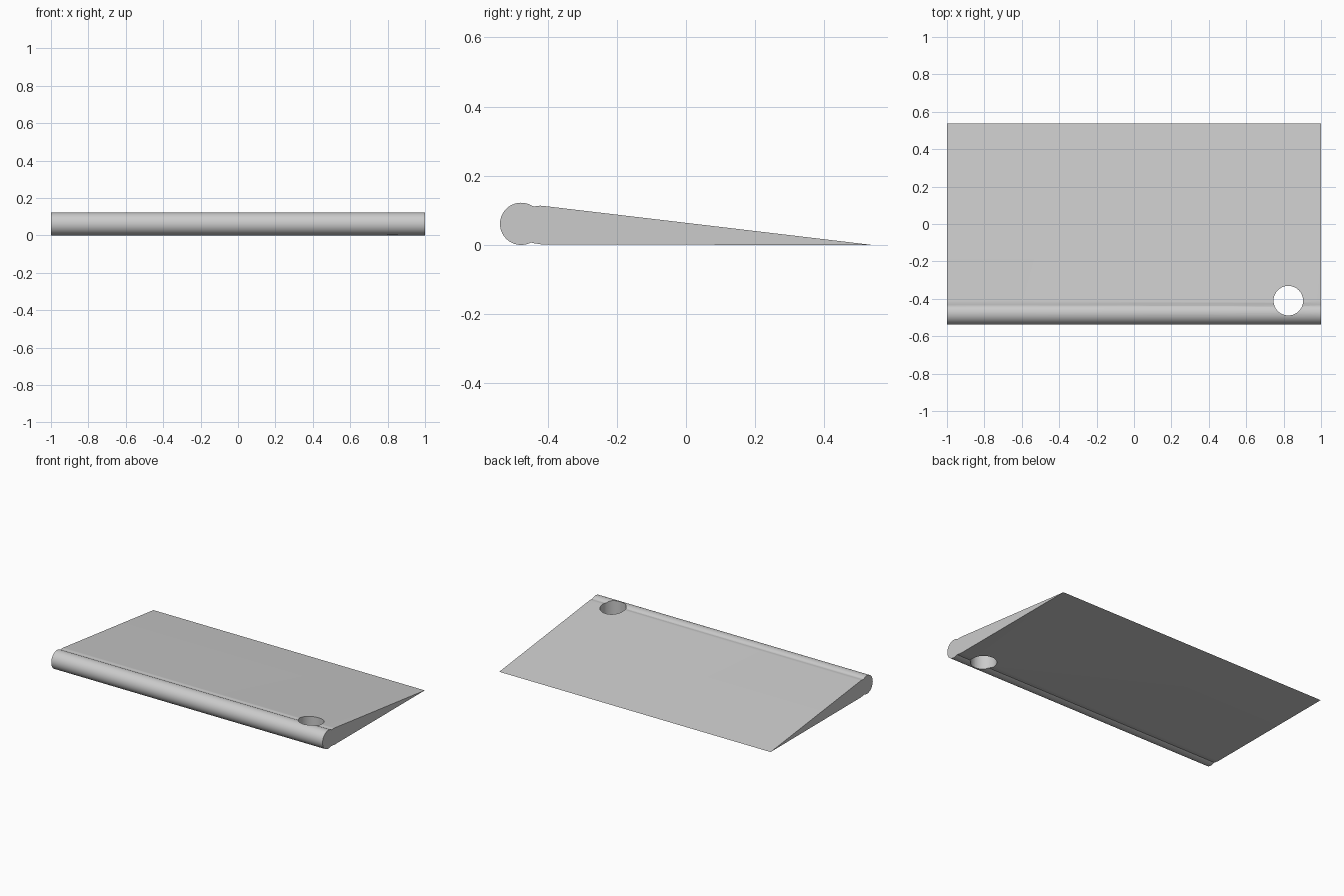
import bpy, bmesh, math
from mathutils import Matrix

cube = bpy.data.objects.get("Cube")
if cube:
    bpy.data.objects.remove(cube, do_unlink=True)

HALF_DEPTH = 0.538
RADIUS = 0.061
NOSE_Y = -HALF_DEPTH + RADIUS

# Plain grey material
grey = bpy.data.materials.new("light_grey")
grey.use_nodes = True
colour = (0.6, 0.6, 0.6, 1)
grey.diffuse_color = colour
grey.node_tree.nodes["Principled BSDF"].inputs["Base Color"].default_value = colour


def make_object(name, bm):
    bmesh.ops.recalc_face_normals(bm, faces=bm.faces)
    mesh = bpy.data.meshes.new(name)
    bm.to_mesh(mesh)
    bm.free()
    obj = bpy.data.objects.new(name, mesh)
    bpy.context.collection.objects.link(obj)
    mesh.materials.append(grey)
    return obj


# Side profile: round nose, shallow neck grooves, tapering wedge
STEPS = 48
profile = []
for i in range(STEPS + 1):
    a = math.radians(62 + (298 - 62) * i / STEPS)
    profile.append((NOSE_Y + RADIUS * math.cos(a), RADIUS + RADIUS * math.sin(a)))
profile += [(-0.441, 0.005), (-0.432, 0.004), (-0.422, 0.002), (-0.41, 0.001),
            (HALF_DEPTH, 0.0), (-0.41, 0.1125), (-0.422, 0.1135),
            (-0.432, 0.112), (-0.441, 0.1115)]

# Wedge panel, extruded along its width
bm = bmesh.new()
side = bm.faces.new([bm.verts.new((-1, y, z)) for y, z in profile])
ext = bmesh.ops.extrude_face_region(bm, geom=[side])
verts = [v for v in ext["geom"] if isinstance(v, bmesh.types.BMVert)]
bmesh.ops.translate(bm, verts=verts, vec=(2, 0, 0))
panel = make_object("wedge_panel", bm)

# Round hole through the front left corner
bm = bmesh.new()
bmesh.ops.create_cone(bm, cap_ends=True, segments=64, radius1=0.079, radius2=0.079,
                      depth=0.5, matrix=Matrix.Translation((0.825, -0.41, 0.06)))
cutter = make_object("hole_cutter", bm)
cutter.hide_render = True
cut = panel.modifiers.new("hole", "BOOLEAN")
cut.operation = "DIFFERENCE"
cut.solver = "EXACT"
cut.object = cutter
bpy.context.view_layer.objects.active = panel
panel.select_set(True)
bpy.ops.object.modifier_apply(modifier=cut.name)
bpy.data.objects.remove(cutter, do_unlink=True)

# Smooth nose and hole, flat wedge faces and ends
for face in panel.data.polygons:
    face.use_smooth = face.area < 0.2 and abs(face.normal.x) < 0.9999
panel.data.set_sharp_from_angle(angle=math.radians(35))
